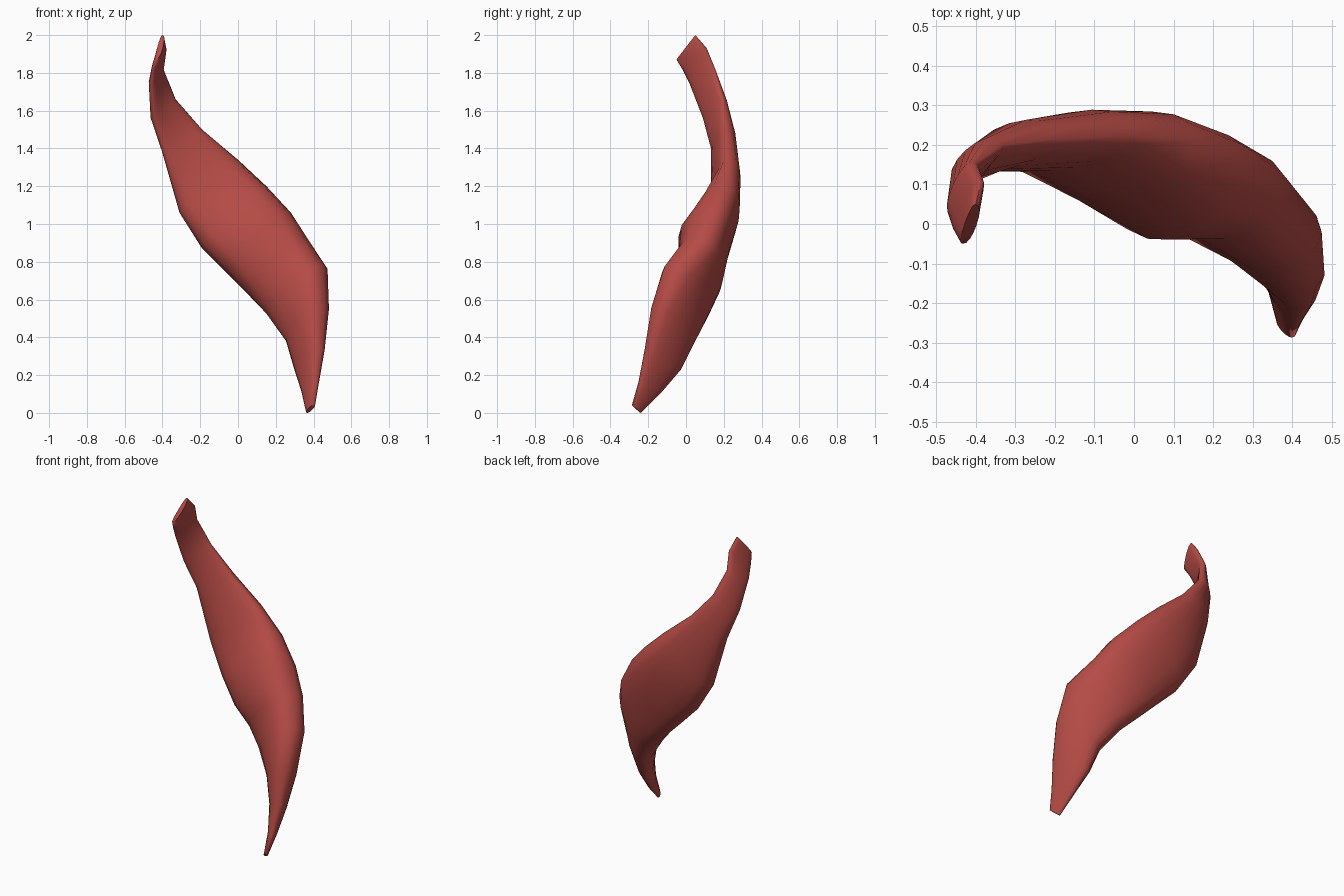
import bpy, bmesh, math
from mathutils import Vector

# Remove the default object
cube = bpy.data.objects.get("Cube")
if cube:
    bpy.data.objects.remove(cube, do_unlink=True)


def make_material(name, colour):
    material = bpy.data.materials.new(name)
    material.use_nodes = True
    material.diffuse_color = colour
    shader = material.node_tree.nodes["Principled BSDF"]
    shader.inputs["Base Color"].default_value = colour
    shader.inputs["Roughness"].default_value = 0.7
    return material


# Stations from the top tip to the bottom tip:
# upper edge point, lower edge point, bulge to the back, bulge to the front
STATIONS = [
    ((-.40, .05, 2), (-.435, -.05, 1.87), .01, .02),
    ((-.385, .11, 1.93), (-.45, -.02, 1.82), .02, .02),
    ((-.40, .155, 1.82), (-.46, .02, 1.74), .03, .02),
    ((-.33, .2, 1.66), (-.45, .09, 1.56), .055, .015),
    ((-.19, .215, 1.5), (-.40, .15, 1.38), .075, .035),
    ((0, .225, 1.34), (-.31, .16, 1.06), .09, .05),
    ((.15, .21, 1.2), (-.19, .15, .87), .1, .13),
    ((.28, .155, 1.06), (-.05, .115, .73), .1, .18),
    ((.37, .08, .92), (.06, .11, .62), .105, .145),
    ((.455, -.07, .78), (.17, .08, .51), .11, .12),
    ((.46, -.16, .56), (.285, .03, .37), .075, .1),
    ((.445, -.21, .34), (.315, -.03, .23), .045, .06),
    ((.42, -.25, .16), (.345, -.13, .11), .025, .03),
    ((.405, -.285, .04), (.365, -.24, 0), .01, .015),
]
SIDES = 16
BLUNTNESS = .75


def station_ring(index):
    """Blunt-edged cross-section, thickened across the strip's own normal."""
    upper, lower = (Vector(p) for p in STATIONS[index][:2])
    back, front = STATIONS[index][2:]
    middle = (upper + lower) / 2

    def centre(i):
        i = max(0, min(len(STATIONS) - 1, i))
        return (Vector(STATIONS[i][0]) + Vector(STATIONS[i][1])) / 2

    along = centre(index + 1) - centre(index - 1)
    half_width = (upper - lower) / 2
    normal = half_width.cross(along).normalized()
    ring = []
    for side in range(SIDES):
        angle = math.tau * side / SIDES
        rise = math.sin(angle)
        rise = math.copysign(abs(rise) ** BLUNTNESS, rise)
        depth = back if rise > 0 else front
        ring.append(middle + half_width * math.cos(angle) + normal * rise * depth)
    return ring


def build_strip(name, material):
    bm = bmesh.new()
    rings = [[bm.verts.new(p) for p in station_ring(i)] for i in range(len(STATIONS))]
    # Skin between neighbouring cross-sections
    for first, second in zip(rings, rings[1:]):
        for side in range(SIDES):
            after = (side + 1) % SIDES
            bm.faces.new((first[side], first[after], second[after], second[side]))
    # Flat ends
    bm.faces.new(rings[0])
    bm.faces.new(rings[-1])
    bmesh.ops.recalc_face_normals(bm, faces=bm.faces)
    mesh = bpy.data.meshes.new(name)
    bm.to_mesh(mesh)
    bm.free()
    mesh.materials.append(material)
    strip = bpy.data.objects.new(name, mesh)
    bpy.context.collection.objects.link(strip)
    return strip


# Twisted, tapering muscle strip
muscle = build_strip("muscle_strip", make_material("muscle_red", (.46, .07, .06, 1)))
bpy.ops.object.select_all(action="DESELECT")
muscle.select_set(True)
bpy.context.view_layer.objects.active = muscle
bpy.ops.object.shade_smooth_by_angle(angle=math.radians(75))
